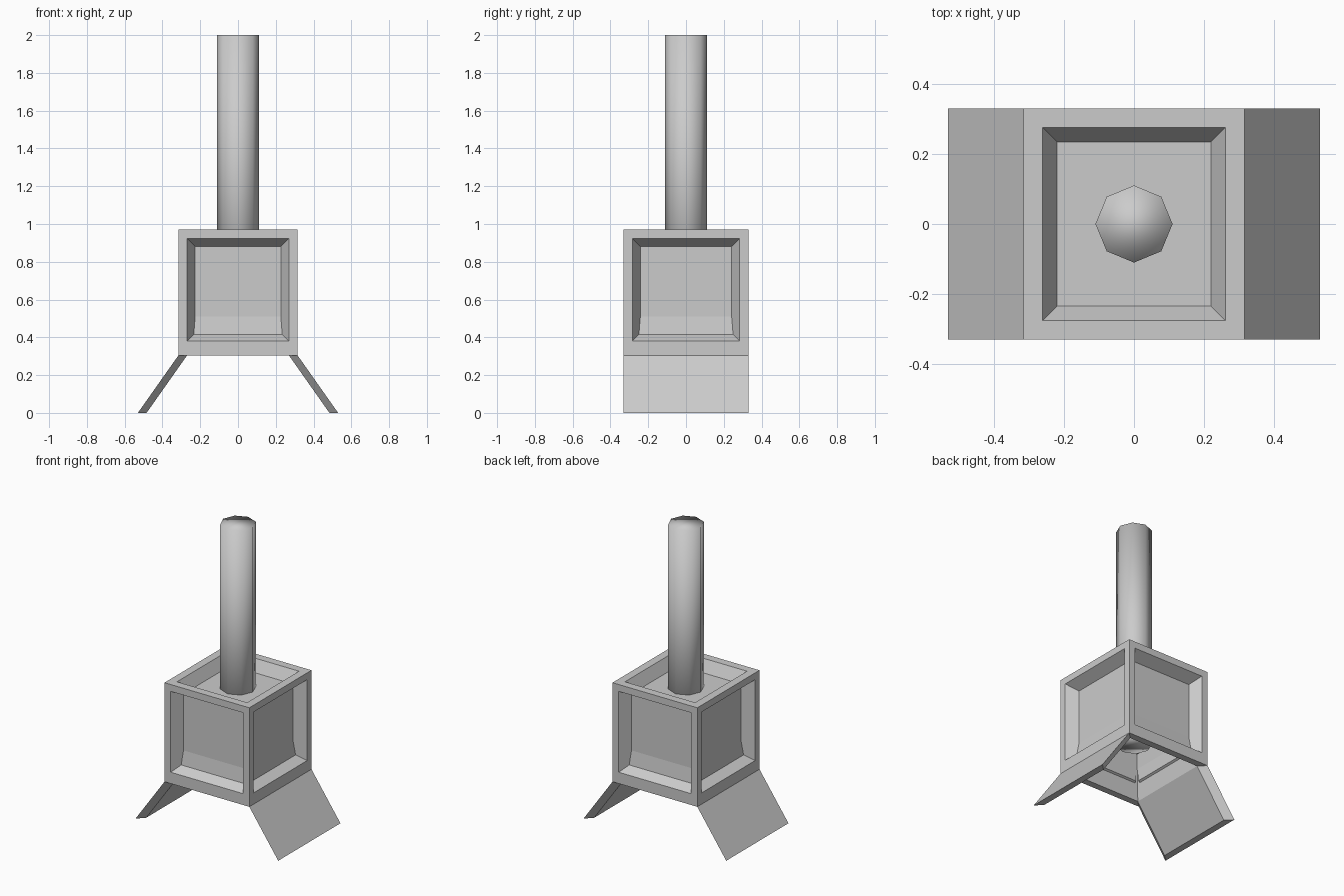
import bpy, bmesh
from mathutils import Matrix, Vector

if "Cube" in bpy.data.objects:
    bpy.data.objects.remove(bpy.data.objects["Cube"])


def finish(bm, name, smooth):
    for f in bm.faces:
        f.smooth = smooth
    mesh = bpy.data.meshes.new(name)
    bm.to_mesh(mesh)
    bm.free()
    obj = bpy.data.objects.new(name, mesh)
    bpy.context.collection.objects.link(obj)
    return obj


def recess(bm, face, rim, slope, depth):
    """Flat rim around a face, then a sloping-walled sunken panel."""
    normal = face.normal.copy()
    bmesh.ops.inset_individual(bm, faces=[face], thickness=rim)
    bmesh.ops.inset_individual(bm, faces=[face], thickness=slope)
    bmesh.ops.translate(bm, verts=face.verts[:], vec=normal * -depth)


# Body block with a sunken panel in every face
bm = bmesh.new()
bmesh.ops.create_cube(bm, size=1, matrix=Matrix.Translation((0, 0, 0.6525))
                      @ Matrix.Diagonal((0.63, 0.66, 0.635, 1)))
bm.normal_update()
for face in bm.faces[:]:
    if face.normal.z > 0.5:
        recess(bm, face, 0.077, 0.058, 0.075)
    elif face.normal.z < -0.5:
        recess(bm, face, 0.065, 0.06, 0.27)
    else:
        recess(bm, face, 0.065, 0.06, 0.075)

# Lower rim is slightly thicker
bmesh.ops.translate(bm, verts=[v for v in bm.verts if v.co.z < 0.34],
                    vec=(0, 0, -0.03))
bm.normal_update()

# Splayed legs pulled from the left and right strips of the lower rim
for side in (-1, 1):
    strip = [f for f in bm.faces if f.normal.z < -0.9
             and all(v.co.z < 0.31 and v.co.x * side > 0.2 for v in f.verts)]
    foot = bmesh.ops.extrude_discrete_faces(bm, faces=strip)["faces"]
    bmesh.ops.translate(bm, verts=list({v for f in foot for v in f.verts}),
                        vec=Vector((side * 0.215, 0, -0.305)))
bm.normal_update()
finish(bm, "body_and_legs", False)

# Eight-sided smooth-shaded pole running down into the body
bm = bmesh.new()
bmesh.ops.create_cone(bm, cap_ends=True, segments=8, radius1=0.11, radius2=0.11,
                      depth=1.52, matrix=Matrix.Translation((0, 0, 1.24)))
finish(bm, "pole", True)
